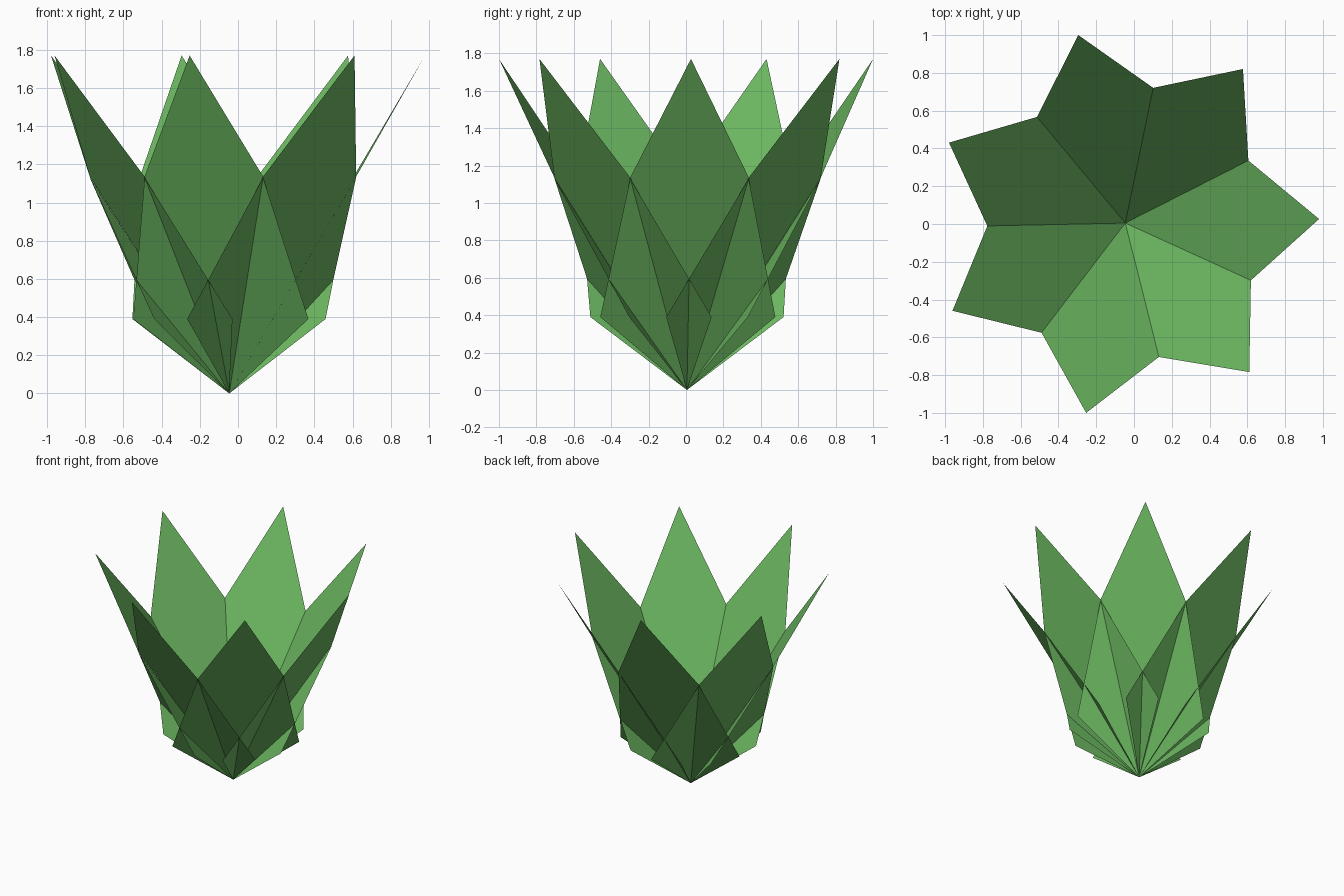
import bpy
import math
from mathutils import Matrix, Vector

cube = bpy.data.objects.get("Cube")
if cube:
    bpy.data.objects.remove(cube, do_unlink=True)

COUNT = 7
STEP = math.tau / COUNT
TURN = math.radians(1.2)
ROOT = Vector((-0.046, 0.005, 0))

# Single leaf colour
green = bpy.data.materials.new("leaf_green")
green.use_nodes = True
colour = (0.15, 0.48, 0.12, 1)
green.diffuse_color = colour
bsdf = green.node_tree.nodes["Principled BSDF"]
bsdf.inputs["Base Color"].default_value = colour
bsdf.inputs["Roughness"].default_value = 0.9


def leaf(name, angle, tip, shoulder):
    """Kite leaf folded along its midrib; tip is (out, up), shoulder is (out, side, up)."""
    out, side, up = shoulder
    points = [(0, 0, 0), (out, -side, up), (tip[0], 0, tip[1]), (out, side, up)]
    turn = Matrix.Rotation(angle, 3, "Z")
    mesh = bpy.data.meshes.new(name)
    mesh.from_pydata([turn @ Vector(p) for p in points], [], [(0, 2, 1), (0, 3, 2)])
    mesh.materials.append(green)
    obj = bpy.data.objects.new(name, mesh)
    obj.location = ROOT
    bpy.context.collection.objects.link(obj)


for i in range(COUNT):
    # Tall flat leaves forming the cup
    leaf(f"tall_leaf_{i + 1}", TURN + i * STEP, (1.026, 1.77), (0.655, 0.32, 1.13))
    # Short folded leaves outside, between the tall ones
    leaf(f"short_leaf_{i + 1}", TURN + (i + 0.5) * STEP, (0.73, 1.13), (0.40, 0.327, 0.39))
